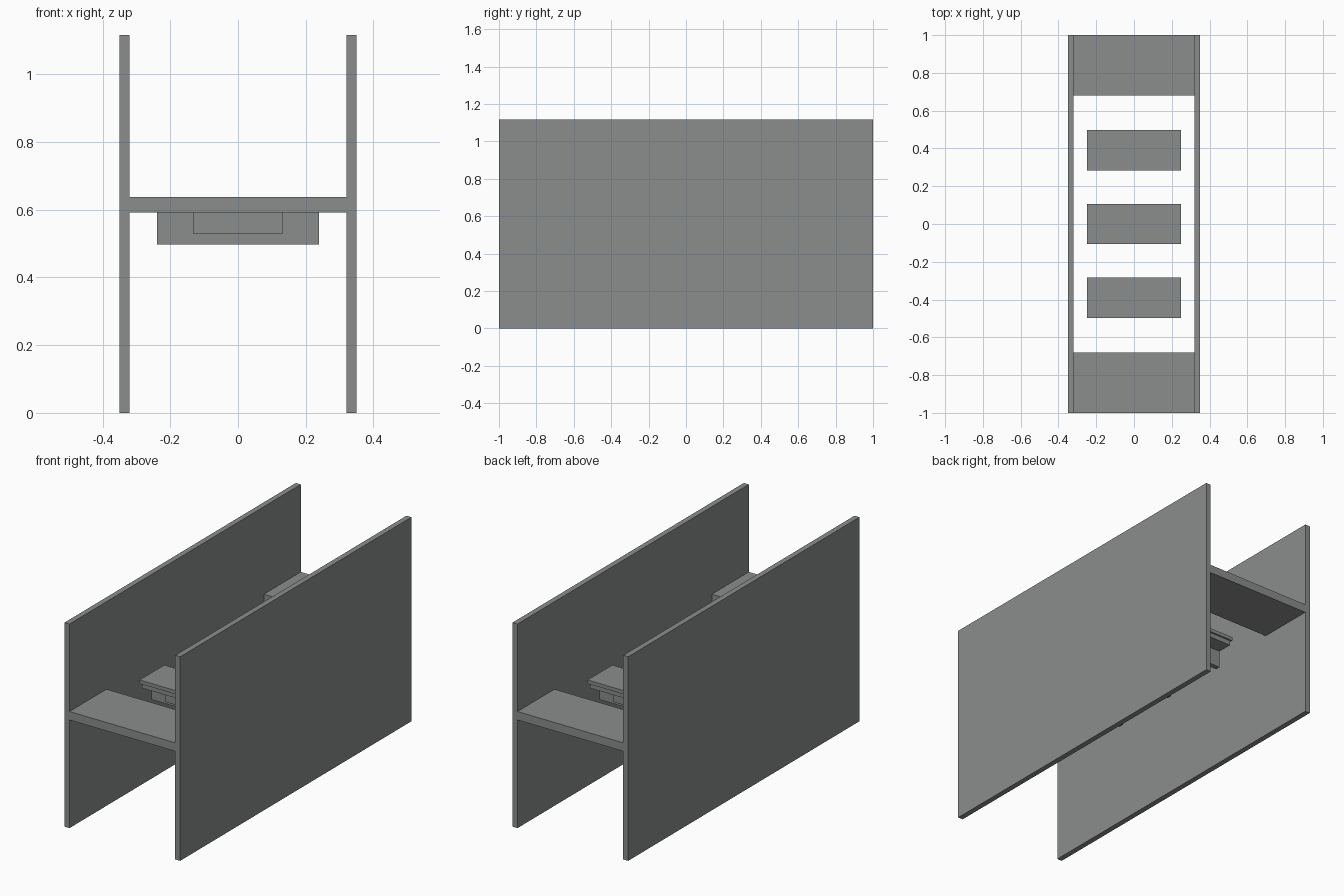
import bpy

if "Cube" in bpy.data.objects:
    bpy.data.objects.remove(bpy.data.objects["Cube"])

# Single flat grey for the whole model
grey = bpy.data.materials.new("warm_grey")
grey.diffuse_color = (0.255, 0.27, 0.26, 1.0)
grey.use_nodes = True
grey.node_tree.nodes["Principled BSDF"].inputs["Base Color"].default_value = grey.diffuse_color


def box(name, x0, x1, y0, y1, z0, z1):
    """Axis-aligned box from its limits."""
    bpy.ops.mesh.primitive_cube_add(
        size=1, location=((x0 + x1) / 2, (y0 + y1) / 2, (z0 + z1) / 2))
    ob = bpy.context.object
    ob.name = name
    ob.scale = (x1 - x0, y1 - y0, z1 - z0)
    bpy.ops.object.transform_apply(location=False, rotation=False, scale=True)
    ob.data.materials.append(grey)
    return ob


H = 1.117                # panel height
TOP, UNDER = 0.638, 0.592  # walkway surface and underside

# Tall side panels
box("left_panel", -0.35, -0.32, -1, 1, 0, H)
box("right_panel", 0.32, 0.35, -1, 1, 0, H)

# Fixed ledges at both ends
box("front_ledge", -0.32, 0.32, -1, -0.68, UNDER, TOP)
box("back_ledge", -0.32, 0.32, 0.68, 1, UNDER, TOP)

# Three floating platforms between the ledges
for tag, y in (("front", -0.39), ("middle", 0.0), ("back", 0.39)):
    box(tag + "_platform_top", -0.248, 0.248, y - 0.107, y + 0.107, 0.618, TOP)
    box(tag + "_platform_base", -0.24, 0.24, y - 0.098, y + 0.098, UNDER, 0.618)
    # Cross rib and the shorter, thicker block around it
    box(tag + "_platform_rib", -0.24, 0.24, y - 0.014, y + 0.014, 0.497, UNDER)
    box(tag + "_platform_block", -0.132, 0.132, y - 0.052, y + 0.052, 0.528, UNDER)
